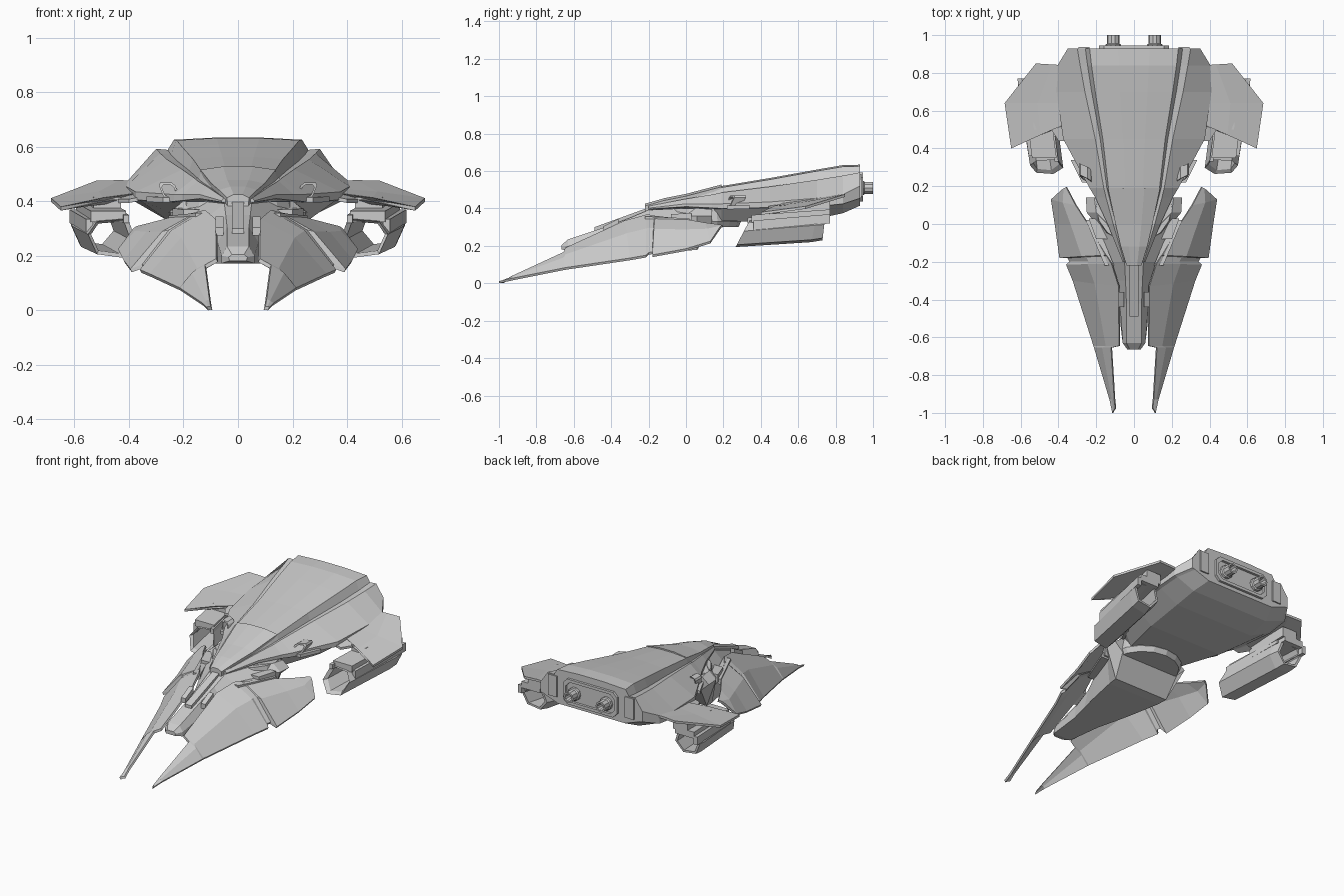
import bpy, bmesh, math
from mathutils import Vector


def loft(name, rings, closed=False, mirror=False):
    """Skin a list of equal-length point loops; cap the ends unless closed."""
    bm = bmesh.new()
    vs = [[bm.verts.new(p) for p in r] for r in rings]
    n, m = len(rings[0]), len(rings)
    for i in range(m if closed else m - 1):
        a, b = vs[i], vs[(i + 1) % m]
        for j in range(n):
            k = (j + 1) % n
            bm.faces.new((a[j], a[k], b[k], b[j]))
    if not closed:
        bm.faces.new(vs[0])
        bm.faces.new(vs[-1])
    bmesh.ops.recalc_face_normals(bm, faces=bm.faces)
    me = bpy.data.meshes.new(name)
    bm.to_mesh(me)
    bm.free()
    ob = bpy.data.objects.new(name, me)
    bpy.context.collection.objects.link(ob)
    if mirror:
        ob.modifiers.new("mirror", 'MIRROR').use_mirror_merge = False
    return ob


def sym(y, half):
    """Full loop at depth y from a half profile of (x, z) points, none on x = 0."""
    return [(x, y, z) for x, z in half] + [(-x, y, z) for x, z in reversed(half)]


def sheet(name, edges, drop, bulge=0.0):
    """Mirrored plate between inner and outer edge points, with a raised ridge."""
    rings = []
    for a, b in edges:
        a, b = Vector(a), Vector(b)
        w = (b - a).length
        mid = a.lerp(b, 0.45) + Vector((0.6, 0, 0.8)) * bulge * w
        top = [a, mid, b]
        rings.append(top + [p - Vector(drop) for p in reversed(top)])
    return loft(name, rings, mirror=True)


def block(name, p, q, w, h, mirror=True):
    """Box-section bar from p to q, w wide in x and h high in z."""
    rings = [[(c[0] + sx * w / 2, c[1], c[2] + sz * h / 2)
              for sx, sz in ((-1, -1), (1, -1), (1, 1), (-1, 1))] for c in (p, q)]
    return loft(name, rings, mirror=mirror)


# Main hull: raised spine, groove, sloped shoulder, edge lip, belly
hull = []
for y, a, zt, b, c, zc, zl, d, zb in (
        (-.20, .045, .412, .052, .06, .402, .397, .04, .392),
        (.0, .09, .460, .11, .14, .425, .410, .10, .385),
        (.14, .122, .495, .148, .205, .425, .403, .15, .375),
        (.19, .135, .512, .16, .235, .425, .400, .18, .335),
        (.45, .165, .555, .205, .375, .435, .405, .25, .325),
        (.70, .205, .600, .26, .41, .455, .410, .27, .345),
        (.84, .225, .624, .285, .405, .475, .425, .265, .375),
        (.93, .235, .626, .30, .35, .52, .455, .23, .415)):
    g = (zt - zc) * .35
    hull.append(sym(y, [(a * .35, zt + .008), (a, zt), (a + (b - a) * .35, zt - g),
                        (b, zt - g + .004), (c, zc), (c, zl),
                        (c - .02, zl - .004), (d, zb)]))
loft("main_hull", hull)

# Raised canopy panel at the front of the spine
loft("canopy_panel", [sym(y, [(w * .4, z + .012), (w, z), (w * .97, z - .03)]) for y, w, z in
                      ((-.22, .04, .413), (-.12, .07, .442), (.0, .098, .466), (.19, .138, .516))])

# Forward body with rounded nose, broad wedge belly and neck shoulders
body = []
for y, a, zt, m, zm, b, zb in (
        (-.665, .022, .205, .035, .195, .03, .182),
        (-.63, .04, .235, .06, .20, .06, .173),
        (-.42, .04, .305, .075, .25, .085, .172),
        (-.30, .045, .350, .085, .30, .115, .172),
        (-.20, .05, .392, .12, .335, .14, .173),
        (.0, .14, .402, .20, .36, .18, .175),
        (.06, .20, .402, .25, .36, .185, .178),
        (.14, .21, .395, .255, .36, .20, .31)):
    body.append(sym(y, [(a, zt), (m, zm), (b, zb)]))
loft("forward_body", body)
block("nose_ridge", (0, -.49, .290), (0, -.2, .395), .045, .02, mirror=False)
block("nose_vent", (.068, -.44, .29), (.068, -.36, .33), .03, .03)

# Neck drum joining forward body to hull
loft("neck", [[(r * math.cos(t * math.tau / 16), .09 + .19 * math.sin(t * math.tau / 16) * r / .2, z)
               for t in range(16)] for r, z in ((.20, .30), (.215, .33), (.2, .40))])

# Front blades sweeping to the forward tips, notched on both edges
sheet("front_blade", [
    ((.10, -.975, .013), (.115, -1.0, .012)),
    ((.105, -.93, .04), (.13, -.93, .027)),
    ((.122, -.655, .167), (.212, -.655, .082)),
    ((.08, -.645, .190), (.215, -.645, .084)),
    ((.082, -.33, .335), (.325, -.30, .135)),
    ((.12, -.21, .368), (.36, -.215, .150)),
    ((.13, -.195, .367), (.342, -.20, .165)),
    ((.145, -.17, .362), (.352, -.18, .168)),
    ((.15, -.165, .361), (.395, -.18, .152)),
    ((.245, .0, .342), (.42, .0, .185)),
    ((.31, .10, .325), (.44, .13, .225)),
    ((.36, .195, .312), (.385, .18, .30))], (.006, 0, .012), .09)

# Pivot arms between blades and body
block("blade_arm", (.13, -.22, .34), (.23, .02, .33), .05, .035)
block("blade_joint", (.17, -.08, .345), (.21, .03, .35), .06, .05)

# Rear side fins
sheet("side_fin", [
    ((.34, .44, .418), (.40, .44, .408)),
    ((.36, .52, .430), (.45, .52, .408)),
    ((.36, .525, .431), (.56, .455, .395)),
    ((.36, .53, .432), (.65, .40, .380)),
    ((.36, .64, .447), (.685, .64, .412)),
    ((.36, .84, .475), (.52, .85, .476))], (0, 0, .014), .02)

# Hollow engine pods, toed in, with a raked intake
HEX = ((-.06, .075), (.06, .065), (.095, .015), (.06, -.062), (-.035, -.075), (-.09, -.01))


def pod_ring(cx, y, cz, s, rake):
    return [(cx + x * s, y + (z + .075) * rake, cz + z * s) for x, z in HEX]


loft("engine_pod", [pod_ring(.46, .265, .265, .95, .5), pod_ring(.515, .67, .295, 1.0, .2),
                    pod_ring(.525, .73, .30, .93, .1), pod_ring(.525, .73, .30, .76, .1),
                    pod_ring(.465, .285, .268, .78, .5)], closed=True, mirror=True)
block("pod_saddle", (.475, .35, .345), (.53, .77, .375), .13, .04)
block("pod_rail_inner", (.41, .33, .335), (.46, .72, .37), .02, .03)
block("pod_rail_outer", (.545, .36, .31), (.605, .77, .345), .025, .05)
block("pod_pylon", (.48, .5, .385), (.50, .77, .41), .10, .06)


# Framed vents on the hull flanks
def frame(name, c, w, h, t, d, tilt, mirror=False):
    rings = []
    for s, dy in ((0, d), (0, 0), (t, 0), (t, d)):
        x, z, k = w - s, h - s, min(w, h) * .35
        pts = ((-x, -z + k), (-x + k, -z), (x - k, -z), (x, -z + k),
               (x, z - k), (x - k, z), (-x + k, z), (-x, z - k))
        rings.append([(c[0] + px + tilt * pz, c[1] + dy + 1.2 * tilt * (px + pz), c[2] + pz)
                      for px, pz in pts])
    return loft(name, rings, closed=True, mirror=mirror)


frame("flank_vent", (.252, .235, .438), .03, .032, .008, .06, .4, mirror=True)
block("flank_step", (.25, .22, .405), (.31, .34, .408), .05, .02)

# Stern frame, plate and two nozzles
frame("stern_frame", (0, .90, .515), .185, .078, .018, .045, 0)
block("stern_plate", (0, .92, .515), (0, .934, .515), .33, .11, mirror=False)
block("stern_corner", (.265, .91, .52), (.265, .938, .52), .06, .13)


def disc(r, y):
    return [(.11 + r * math.cos(i * math.tau / 10), y, .51 + r * math.sin(i * math.tau / 10))
            for i in range(10)]


loft("nozzle", [disc(r, y) for r, y in ((.04, .92), (.04, .95), (.033, .955), (.033, 1.0),
                                        (.023, 1.0), (.018, .96))], mirror=True)
